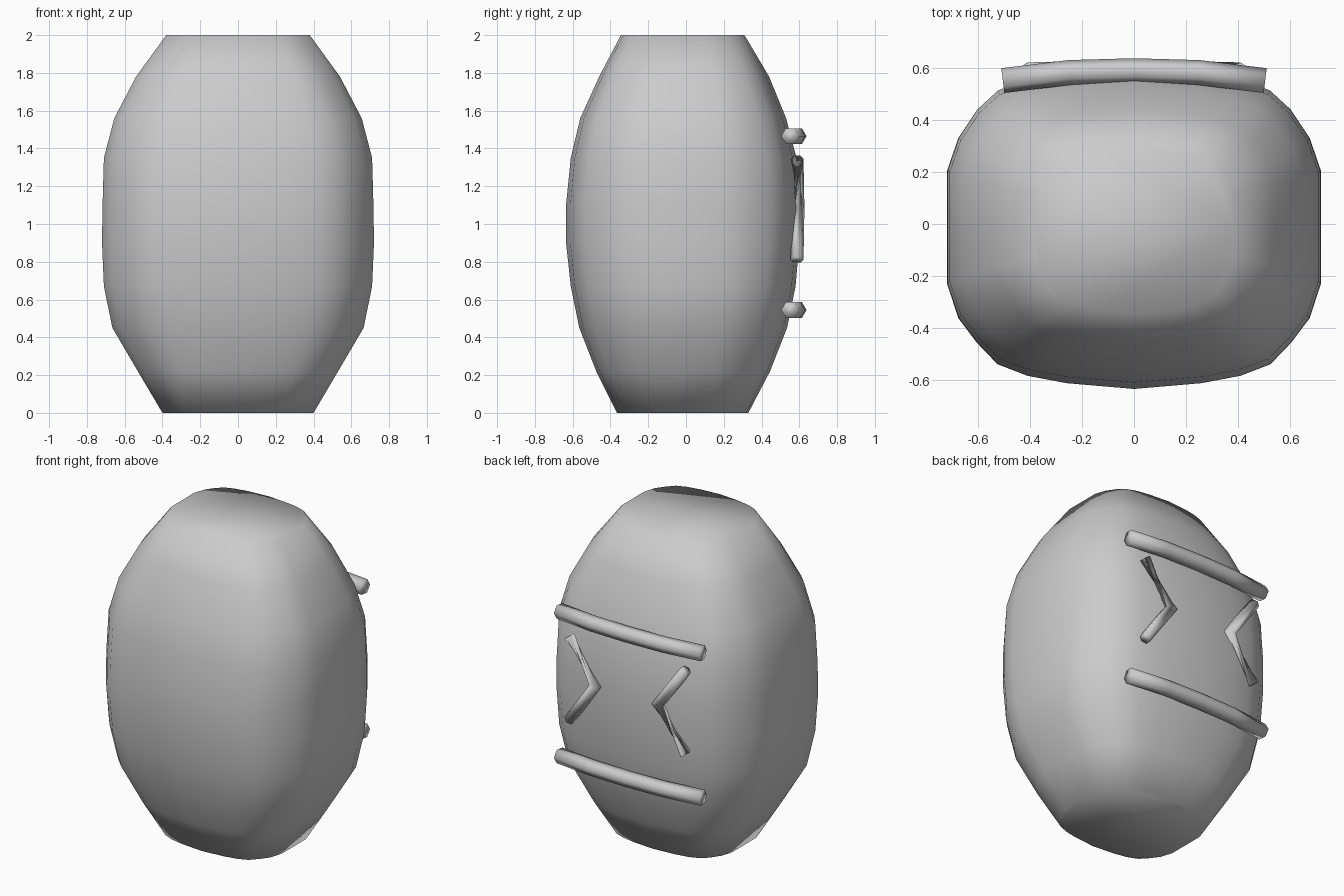
import bpy, bmesh, math
from mathutils import Vector

if "Cube" in bpy.data.objects:
    bpy.data.objects.remove(bpy.data.objects["Cube"])


def make_object(name, rings):
    """Skin a list of closed rings, cap both ends and shade smooth."""
    bm = bmesh.new()
    rows = [[bm.verts.new(p) for p in ring] for ring in rings]
    n = len(rows[0])
    for a, b in zip(rows, rows[1:]):
        for i in range(n):
            j = (i + 1) % n
            bm.faces.new((a[i], a[j], b[j], b[i]))
    bm.faces.new(rows[0][::-1])
    bm.faces.new(rows[-1])
    bmesh.ops.recalc_face_normals(bm, faces=bm.faces)
    for f in bm.faces:
        f.smooth = True
    mesh = bpy.data.meshes.new(name)
    bm.to_mesh(mesh)
    bm.free()
    ob = bpy.data.objects.new(name, mesh)
    bpy.context.collection.objects.link(ob)
    return ob


def tube(name, path, radius, twisted=None, sides=6):
    """Six-sided tube along a path; the ring index 'twisted' turns half round."""
    pts = [Vector(p) for p in path]
    rings = []
    for k, p in enumerate(pts):
        d_in = (p - pts[max(k - 1, 0)]).normalized()
        d_out = (pts[min(k + 1, len(pts) - 1)] - p).normalized()
        t = (d_in + d_out).normalized()
        u = Vector((0, 1, 0))
        u = (u - t * u.dot(t)).normalized()
        v = t.cross(u)
        miter = 1.0
        if 0 < k < len(pts) - 1:
            miter = 1 / max(0.5, t.dot(d_out))
        turn = math.pi if k == twisted else 0
        rings.append([p + radius * (u * math.cos(a) + v * math.sin(a) * miter)
                      for a in (turn + math.tau * i / sides for i in range(sides))])
    return make_object(name, rings)


# Barrel body: rounded-rectangle section scaled along a bulging profile
half = [(0, -1), (.36, -.965), (.57, -.92), (.73, -.85), (.84, -.72), (.94, -.57),
        (1, -.36), (1, 0), (1, .34), (.94, .55), (.84, .73), (.73, .85), (.57, .92),
        (.36, .965), (0, 1)]
section = half + [(-x, y) for x, y in half[-2:0:-1]]
# height, half width, front depth, back depth
profile = [(0, .40, .365, .33), (.22, .53, .475, .445), (.45, .665, .565, .535),
           (.67, .71, .61, .58), (.9, .72, .635, .6), (1.1, .717, .635, .605),
           (1.35, .71, .61, .585), (1.56, .655, .56, .53), (1.78, .54, .46, .44),
           (2.0, .38, .345, .31)]
make_object("barrel_body", [[(x * w, y * (b if y > 0 else f), z) for x, y in section]
                            for z, w, f, b in profile])

# Two bowed straps across the back
for label, z in (("lower", .545), ("upper", 1.465)):
    tube(label + "_strap",
         [(-.505, .552, z), (-.25, .583, z), (0, .59, z), (.25, .583, z), (.505, .552, z)],
         .048)

# Two bent handles between the straps, each with one half-twisted arm
for label, s, twisted in (("left", -1, 0), ("right", 1, 2)):
    tube(label + "_handle",
         [(s * .41, .588, .81), (s * .22, .593, 1.08), (s * .41, .588, 1.345)],
         .034, twisted)
